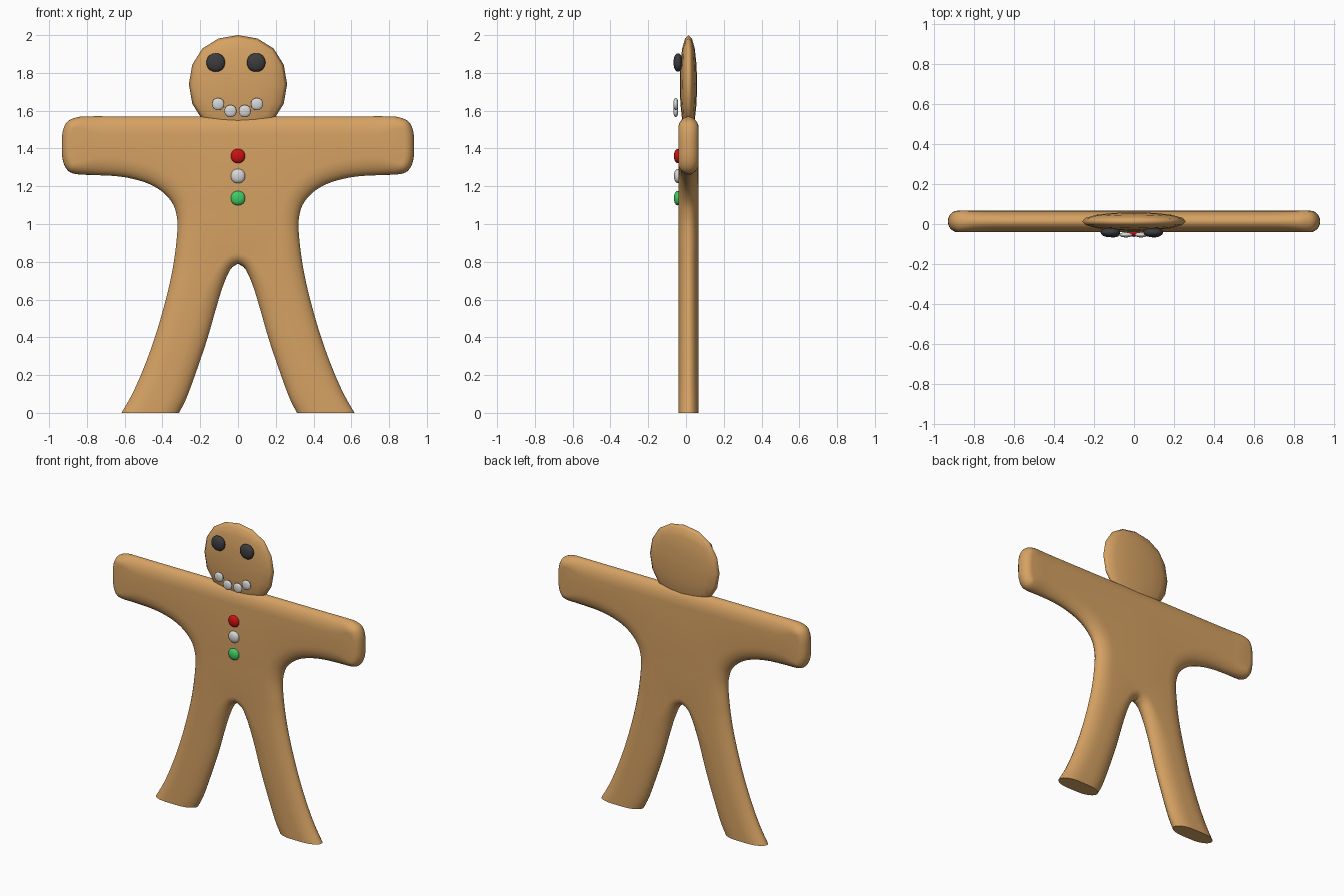
import bpy, bmesh, math
from mathutils import Vector

if "Cube" in bpy.data.objects:
    bpy.data.objects.remove(bpy.data.objects["Cube"])


def material(name, rgb):
    m = bpy.data.materials.new(name)
    m.diffuse_color = (*rgb, 1)
    m.use_nodes = True
    m.node_tree.nodes["Principled BSDF"].inputs["Base Color"].default_value = m.diffuse_color
    return m


biscuit = material("biscuit brown", (0.67, 0.36, 0.125))
black = material("icing black", (0.045, 0.045, 0.05))
white = material("icing white", (0.68, 0.68, 0.68))
red = material("button red", (0.62, 0.005, 0.005))
green = material("button green", (0.05, 0.60, 0.13))


def smoothstep(a, b, v):
    t = min(max((v - a) / (b - a), 0), 1)
    return t * t * (3 - 2 * t)


def spline(pts, steps=4):
    """Smooth curve through the points (Catmull-Rom)."""
    p = [Vector(q) for q in pts]
    p = [2 * p[0] - p[1]] + p + [2 * p[-1] - p[-2]]
    out = []
    for i in range(1, len(p) - 2):
        a, b, c, d = p[i - 1:i + 3]
        for s in range(steps):
            t = s / steps
            out.append(0.5 * (2 * b + (c - a) * t + (2 * a - 5 * b + 4 * c - d) * t * t
                              + (3 * b - a - 3 * c + d) * t ** 3))
    return out + [p[-2]]


# Half outline: shoulder, arm, armpit, outer leg / inner leg up to the crotch
outer = spline([(0, 1.57), (0.3, 1.57), (0.6, 1.57), (0.8, 1.57), (0.86, 1.563), (0.905, 1.54),
                (0.928, 1.49), (0.933, 1.415), (0.928, 1.34), (0.905, 1.288), (0.86, 1.265),
                (0.75, 1.259), (0.65, 1.254), (0.56, 1.24), (0.47, 1.212), (0.40, 1.17),
                (0.35, 1.115), (0.328, 1.06), (0.32, 0.99), (0.33, 0.87), (0.352, 0.73),
                (0.39, 0.57), (0.44, 0.40), (0.50, 0.235), (0.56, 0.1), (0.617, 0)])
inner = spline([(0.312, 0), (0.27, 0.085), (0.21, 0.25), (0.16, 0.4), (0.12, 0.54),
                (0.08, 0.67), (0.04, 0.76), (0, 0.79)])


def with_inset(path):
    """Pair each outline point with its inward offset; feet stay flat."""
    res = []
    for i, p in enumerate(path):
        t = (path[min(i + 1, len(path) - 1)] - path[max(i - 1, 0)]).normalized()
        n = Vector((t.y, -t.x))
        if p.x < 1e-5:
            n = Vector((0, -1)) if p.y > 1 else Vector((0, 1))
        n.y *= smoothstep(0, 0.4, p.y)
        n.normalize()
        w = 0.10 - 0.05 * smoothstep(0.72, 0.9, p.x)
        if p.y < 0.85:
            w = 0.11 - 0.05 * smoothstep(0.5, 0.79, p.y) * (p.x < 0.2)
        res.append((p, n * w))
    return res


half = with_inset(outer) + with_inset(inner)
mirrored = [(Vector((-p.x, p.y)), Vector((-n.x, n.y))) for p, n in reversed(half[1:-1])]
outline = half + mirrored

# Body: rounded rings swept from front face to back face
YC, YH, RINGS = 0.013, 0.054, 12
bm = bmesh.new()
rings = []
for k in range(RINGS + 1):
    a = -math.pi / 2 + math.pi * k / RINGS
    rings.append([bm.verts.new((p.x + n.x * (1 - math.cos(a)), YC + YH * math.sin(a),
                                p.y + n.y * (1 - math.cos(a)))) for p, n in outline])
N = len(outline)
for r0, r1 in zip(rings, rings[1:]):
    for i in range(N):
        j = (i + 1) % N
        bm.faces.new((r0[i], r0[j], r1[j], r1[i]))
caps = [bm.faces.new(rings[0]), bm.faces.new(rings[-1])]
bmesh.ops.recalc_face_normals(bm, faces=bm.faces)
bmesh.ops.triangulate(bm, faces=caps)
mesh = bpy.data.meshes.new("body")
bm.to_mesh(mesh)
bm.free()
body = bpy.data.objects.new("body", mesh)
bpy.context.collection.objects.link(body)
mesh.materials.append(biscuit)
bpy.context.view_layer.objects.active = body
body.select_set(True)
bpy.ops.object.shade_smooth_by_angle(angle=math.radians(40))


def blob(name, centre, radii, mat, levels=3):
    """Rounded pellet: a subdivided cube fitted to the given radii."""
    bpy.ops.mesh.primitive_cube_add(size=2)
    o = bpy.context.object
    o.name = name
    o.modifiers.new("round", 'SUBSURF').levels = levels
    bpy.ops.object.modifier_apply(modifier="round")
    ext = max(v.co.x for v in o.data.vertices)
    for v in o.data.vertices:
        v.co = [c + r * q / ext for c, r, q in zip(centre, radii, v.co)]
    o.data.materials.append(mat)
    bpy.ops.object.shade_smooth()
    return o


# Head
blob("head", (0, 0.013, 1.74), (0.26, 0.046, 0.26), biscuit, 2)

# Eyes
for x in (-0.118, 0.096):
    blob("eye", (x, -0.042, 1.855), (0.049, 0.024, 0.049), black)

# Mouth dots
for x, z in ((-0.105, 1.635), (-0.04, 1.598), (0.036, 1.598), (0.1, 1.635)):
    blob("mouth_dot", (x, -0.054, z), (0.032, 0.013, 0.032), white)

# Buttons
for z, mat in ((1.36, red), (1.254, white), (1.137, green)):
    blob("button", (0, -0.043, z), (0.038, 0.021, 0.038), mat)
